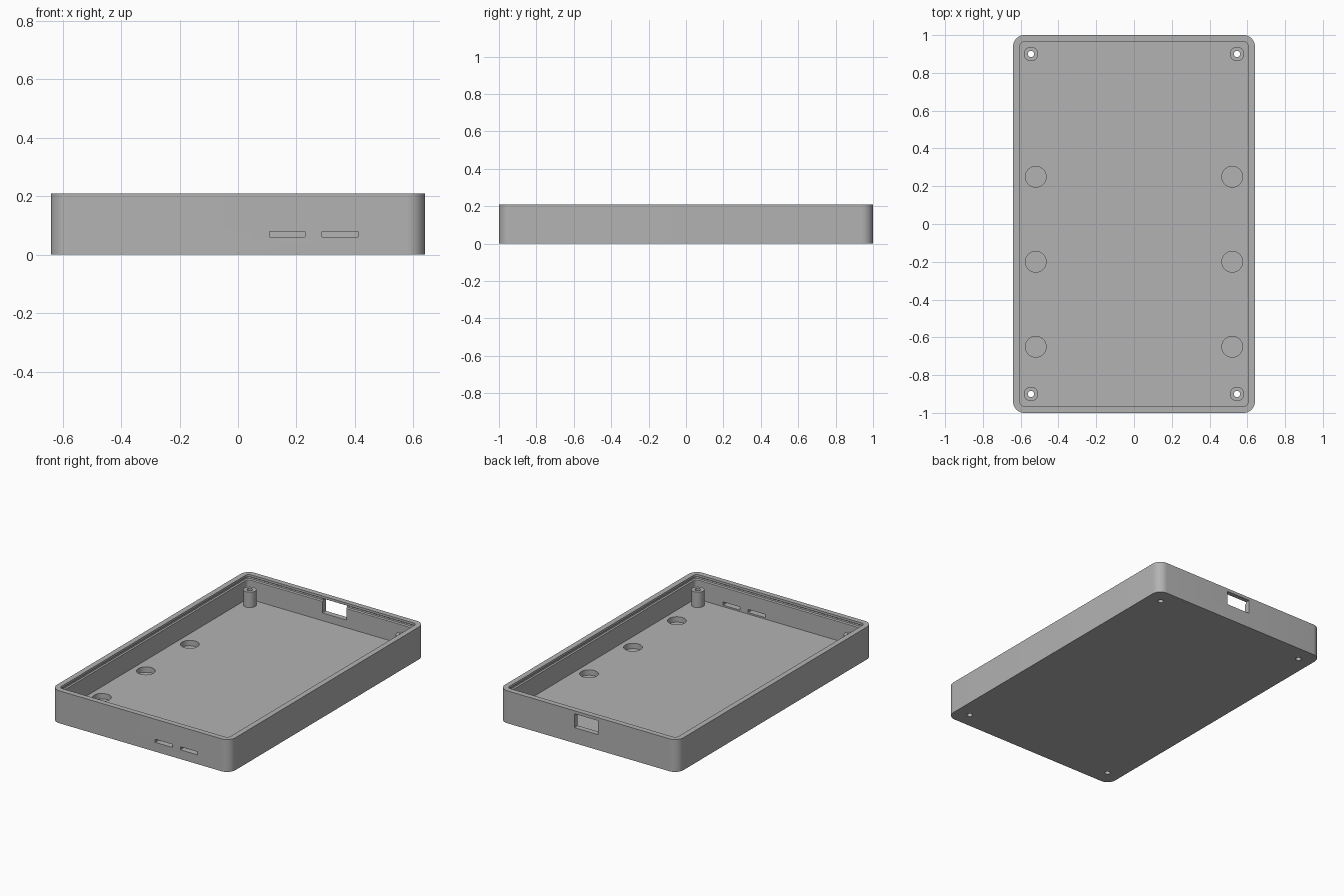
import bpy, bmesh
from math import sin, cos, pi

cube = bpy.data.objects.get("Cube")
if cube:
    bpy.data.objects.remove(cube, do_unlink=True)

HX, HY, HEIGHT = 0.64, 1.0, 0.21
FLOOR, WALL, RADIUS = 0.05, 0.035, 0.06

grey = bpy.data.materials.new("plain grey")
grey.use_nodes = True
colour = (0.45, 0.45, 0.45, 1)
grey.diffuse_color = colour
grey.node_tree.nodes["Principled BSDF"].inputs["Base Color"].default_value = colour


def add_object(name, bm):
    bmesh.ops.recalc_face_normals(bm, faces=bm.faces[:])
    mesh = bpy.data.meshes.new(name)
    bm.to_mesh(mesh)
    bm.free()
    mesh.materials.append(grey)
    obj = bpy.data.objects.new(name, mesh)
    bpy.context.collection.objects.link(obj)
    return obj


def rounded_ring(bm, inset, z, steps=10):
    """Rounded rectangle of vertices, inset from the outer wall."""
    r = max(RADIUS - inset, 0.02)
    cx, cy = HX - inset - r, HY - inset - r
    ring = []
    for k, (sx, sy) in enumerate([(1, 1), (-1, 1), (-1, -1), (1, -1)]):
        for i in range(steps + 1):
            a = (k + i / steps) * pi / 2
            ring.append(bm.verts.new((sx * cx + r * cos(a), sy * cy + r * sin(a), z)))
    return ring


def bridge(bm, a, b):
    for i in range(len(a)):
        j = (i + 1) % len(a)
        bm.faces.new((a[i], a[j], b[j], b[i]))


def cylinder(bm, x, y, z0, z1, r, sides=40):
    rings = [[bm.verts.new((x + r * cos(2 * pi * i / sides), y + r * sin(2 * pi * i / sides), z))
              for i in range(sides)] for z in (z0, z1)]
    bridge(bm, *rings)
    for ring in rings:
        bm.faces.new(ring)


def box(bm, x0, x1, y0, y1, z0, z1):
    verts = bmesh.ops.create_cube(bm, size=1)["verts"]
    for v in verts:
        v.co = (x1 if v.co.x > 0 else x0, y1 if v.co.y > 0 else y0, z1 if v.co.z > 0 else z0)


def boolean(target, other, operation):
    mod = target.modifiers.new(other.name, "BOOLEAN")
    mod.operation = operation
    mod.solver = "EXACT"
    mod.object = other
    bpy.context.view_layer.objects.active = target
    bpy.ops.object.modifier_apply(modifier=mod.name)
    bpy.data.objects.remove(other, do_unlink=True)


# Tray: outer wall, flat rim, shallow lid groove inside the rim, floor
bm = bmesh.new()
profile = [(0, 0), (0, HEIGHT), (WALL, HEIGHT), (WALL, 0.195), (WALL - 0.008, 0.19),
           (WALL - 0.008, 0.18), (WALL, 0.175), (WALL, FLOOR)]
rings = [rounded_ring(bm, inset, z) for inset, z in profile]
for a, b in zip(rings, rings[1:]):
    bridge(bm, a, b)
bm.faces.new(rings[0])
bm.faces.new(rings[-1])
tray = add_object("case_tray", bm)

# Screw posts in the corners
corners = [(sx * 0.545, sy * 0.9) for sx in (-1, 1) for sy in (-1, 1)]
bm = bmesh.new()
for x, y in corners:
    cylinder(bm, x, y, FLOOR - 0.02, 0.15, 0.038)
boolean(tray, add_object("screw_posts", bm), "UNION")

# Screw bores, floor pockets, front slots and back port window
bm = bmesh.new()
for x, y in corners:
    cylinder(bm, x, y, -0.1, 0.3, 0.017)
for x in (-0.52, 0.52):
    for y in (-0.65, -0.2, 0.25):
        cylinder(bm, x, y, 0.015, 0.1, 0.055)
for x in (0.107, 0.287):
    box(bm, x, x + 0.123, -1.1, -0.93, 0.06, 0.08)
box(bm, -0.07, 0.1, 0.93, 1.1, 0.1, 0.19)
boolean(tray, add_object("opening_cutters", bm), "DIFFERENCE")

bpy.ops.object.select_all(action="DESELECT")
tray.select_set(True)
bpy.context.view_layer.objects.active = tray
bpy.ops.object.shade_smooth_by_angle(angle=pi / 6)
